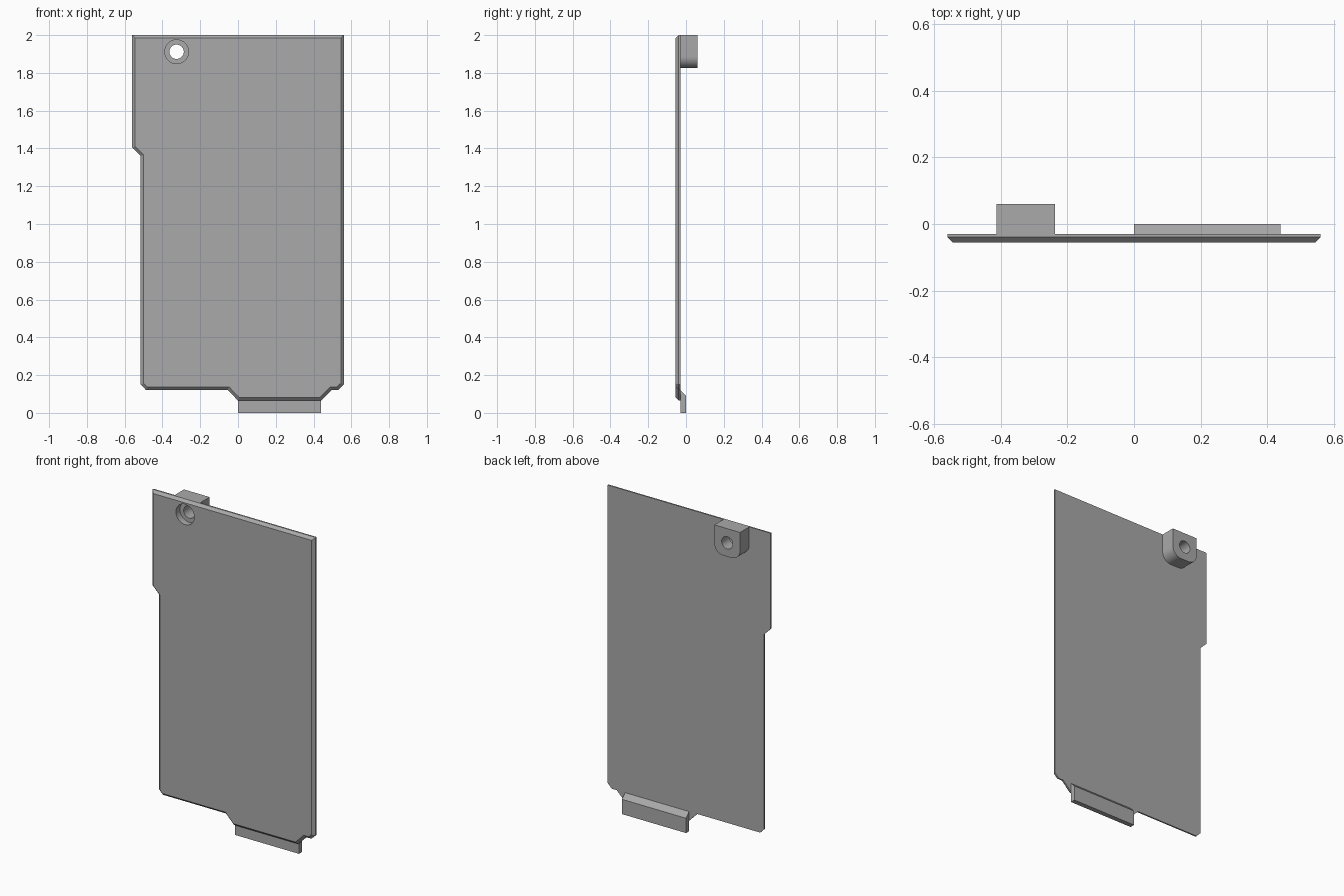
import bpy, bmesh, math
from mathutils import Vector, Matrix

cube = bpy.data.objects.get("Cube")
if cube:
    bpy.data.objects.remove(cube, do_unlink=True)

grey = bpy.data.materials.new("mid_grey")
grey.use_nodes = True
COLOUR = (0.4, 0.4, 0.4, 1)
grey.diffuse_color = COLOUR
grey.node_tree.nodes["Principled BSDF"].inputs["Base Color"].default_value = COLOUR

FRONT, RIM, BACK = -0.055, -0.039, -0.03
HOLE_X, HOLE_Z = -0.325, 1.912


def prism(name, points, sweep, bevel=0):
    """Extrude a flat outline; optionally chamfer the rim of its starting face."""
    bm = bmesh.new()
    start = bm.faces.new([bm.verts.new(p) for p in points])
    end = bmesh.ops.extrude_face_region(bm, geom=[start], use_keep_orig=True)["geom"]
    bmesh.ops.translate(bm, vec=sweep,
                        verts=[v for v in end if isinstance(v, bmesh.types.BMVert)])
    bmesh.ops.recalc_face_normals(bm, faces=bm.faces)
    if bevel:
        bmesh.ops.inset_region(bm, faces=[start], thickness=bevel, depth=bevel,
                               use_even_offset=True, use_boundary=True)
    mesh = bpy.data.meshes.new(name)
    bm.to_mesh(mesh)
    bm.free()
    mesh.materials.append(grey)
    obj = bpy.data.objects.new(name, mesh)
    bpy.context.collection.objects.link(obj)
    return obj


def disc(x, z, y, radius, begin=0, turn=360, steps=48):
    """Points along an arc in the XZ plane."""
    angles = [math.radians(begin + turn * i / steps) for i in range(steps)]
    return [(x + radius * math.cos(a), y, z + radius * math.sin(a)) for a in angles]


def activate(obj):
    bpy.ops.object.select_all(action='DESELECT')
    obj.select_set(True)
    bpy.context.view_layer.objects.active = obj


# Cover plate with a chamfered front rim
outline = [(-0.56, 2), (-0.56, 1.405), (-0.515, 1.36), (-0.515, 0.15),
           (-0.488, 0.122), (-0.055, 0.122), (0, 0.065), (0.44, 0.065),
           (0.497, 0.122), (0.531, 0.122), (0.56, 0.15), (0.56, 2)]
plate = prism("cover_plate", [(x, RIM, z) for x, z in outline],
              (0, BACK - RIM, 0), bevel=RIM - FRONT)

# Screw boss with rounded lower corners
half, low, r = 0.088, 1.826, 0.06
left, right = HOLE_X - half, HOLE_X + half
shape = [(right, BACK, 2), (left, BACK, 2)]
shape += disc(left + r, low + r, BACK, r, 180, 90, 10) + [(left + r, BACK, low)]
shape += disc(right - r, low + r, BACK, r, 270, 90, 10) + [(right, BACK, low + r)]
boss = prism("screw_boss", shape, (0, 0.09, 0))

# Locating tab with a sloping top
tab = prism("locating_tab", [(0, BACK, 0), (0, 0, 0), (0, 0, 0.092), (0, BACK, 0.122)],
            (0.44, 0, 0))

# Screw hole and counterbore
cutters = [prism("hole_cutter", disc(HOLE_X, HOLE_Z, -0.2, 0.038), (0, 0.4, 0)),
           prism("counterbore_cutter", disc(HOLE_X, HOLE_Z, -0.2, 0.063), (0, 0.185, 0))]
for part in (plate, boss):
    activate(part)
    for cutter in cutters:
        mod = part.modifiers.new("cut", 'BOOLEAN')
        mod.operation, mod.solver, mod.object = 'DIFFERENCE', 'EXACT', cutter
        bpy.ops.object.modifier_apply(modifier=mod.name)
for cutter in cutters:
    bpy.data.objects.remove(cutter, do_unlink=True)

for part in (plate, boss, tab):
    activate(part)
    bpy.ops.object.shade_smooth_by_angle(angle=math.radians(30))
